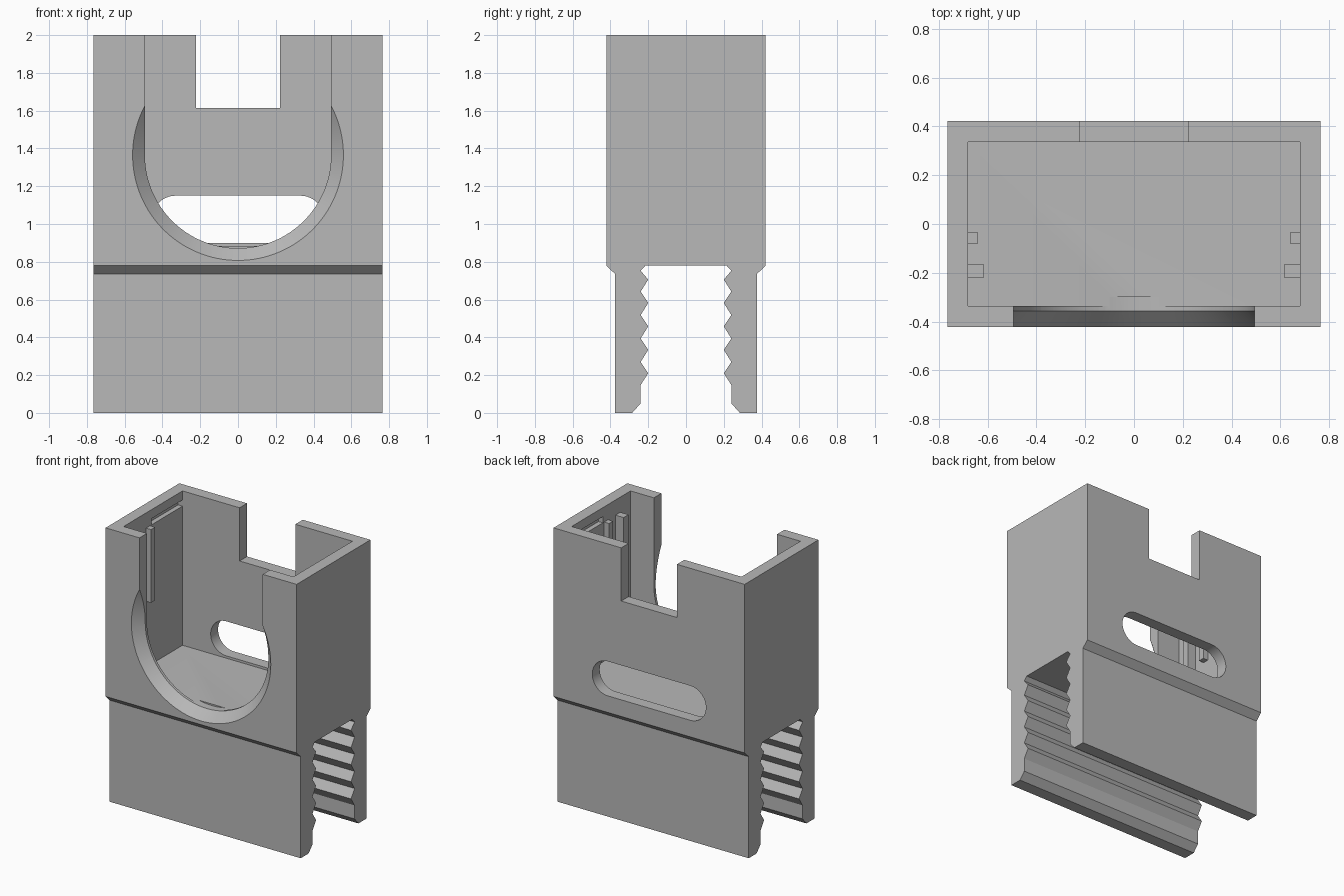
import bpy, bmesh
from math import sin, cos, pi, radians
from mathutils import Matrix, Vector

if "Cube" in bpy.data.objects:
    bpy.data.objects.remove(bpy.data.objects["Cube"], do_unlink=True)

grey = bpy.data.materials.new("plain grey")
grey.use_nodes = True
GREY = (0.48, 0.48, 0.48, 1)
grey.diffuse_color = GREY
grey.node_tree.nodes["Principled BSDF"].inputs["Base Color"].default_value = GREY

# Main dimensions
HALF_X, HALF_Y, TOP, BASE = 0.765, 0.422, 2.0, 0.78
CAV_X, CAV_Y, FLOOR = 0.68, 0.337, 0.883
LEG_Y, RING_Z, RING_R = 0.375, 1.365, 0.493


def finish(name, bm):
    bmesh.ops.recalc_face_normals(bm, faces=bm.faces)
    mesh = bpy.data.meshes.new(name)
    bm.to_mesh(mesh)
    bm.free()
    mesh.materials.append(grey)
    ob = bpy.data.objects.new(name, mesh)
    bpy.context.collection.objects.link(ob)
    return ob


def prism(name, points, axis, start, end):
    """Extrude an outline (y,z for axis x; x,z for axis y) from start to end."""
    bm = bmesh.new()
    place = (lambda p: (start, p[0], p[1])) if axis == "x" else (lambda p: (p[0], start, p[1]))
    face = bm.faces.new([bm.verts.new(place(p)) for p in points])
    out = bmesh.ops.extrude_face_region(bm, geom=[face])
    step = Vector((end - start, 0, 0)) if axis == "x" else Vector((0, end - start, 0))
    bmesh.ops.translate(bm, verts=[v for v in out["geom"] if isinstance(v, bmesh.types.BMVert)], vec=step)
    return finish(name, bm)


def box(name, x0, x1, y0, y1, z0, z1):
    return prism(name, [(x0, z0), (x1, z0), (x1, z1), (x0, z1)], "y", y0, y1)


def arc(cx, cz, r, a0, a1, n):
    angles = [radians(a0 + (a1 - a0) * i / n) for i in range(n + 1)]
    return [(cx + r * cos(a), cz + r * sin(a)) for a in angles]


# Side outline: housing above, two legs with gripping teeth below
half = [(HALF_Y, TOP), (HALF_Y, BASE), (LEG_Y, 0.735), (LEG_Y, 0),
        (0.285, 0), (0.24, 0.05), (0.24, 0.148)]
for i in range(5):
    peak = 0.21 + 0.124 * i
    half += [(0.2, peak), (0.24, peak + 0.06)]
half[-1] = (0.24, 0.752)
half.append((0.215, BASE))
outline = half + [(-y, z) for y, z in reversed(half)]
body = prism("clamp_housing", outline, "x", -HALF_X, HALF_X)

# Openings
cutters = [
    box("cavity_cutter", -CAV_X, CAV_X, -CAV_Y, CAV_Y, FLOOR, TOP + 0.1),
    box("back_notch_cutter", -0.223, 0.223, 0.25, 0.6, 1.615, TOP + 0.2),
    prism("back_slot_cutter", arc(0.33, 1.025, 0.125, -90, 90, 24)
          + arc(-0.33, 1.025, 0.125, 90, 270, 24), "y", 0.25, 0.6),
    prism("front_opening_cutter", arc(0, RING_Z, RING_R, 180, 360, 64)
          + [(RING_R, TOP + 0.3), (-RING_R, TOP + 0.3)], "y", -0.6, -0.3),
]

# Conical bevel around the front opening
bm = bmesh.new()
y0, y1 = -HALF_Y - 0.02, -HALF_Y + 0.085
bmesh.ops.create_cone(bm, cap_ends=True, segments=128, radius1=RING_R + 0.085,
                      radius2=RING_R - 0.02, depth=y1 - y0,
                      matrix=Matrix.Translation((0, (y0 + y1) / 2, RING_Z))
                      @ Matrix.Rotation(-pi / 2, 4, "X"))
cutters.append(finish("bevel_cutter", bm))

# Snap grooves high on the inner side walls
for s in (-1, 1):
    xs = sorted((s * (CAV_X - 0.05), s * (CAV_X + 0.035)))
    cutters.append(box("groove_cutter", *xs, -0.02, CAV_Y - 0.001, 1.89, 1.935))

for cutter in cutters:
    cutter.hide_render = True
    mod = body.modifiers.new(cutter.name, "BOOLEAN")
    mod.operation, mod.solver, mod.object = "DIFFERENCE", "EXACT", cutter

# Bake the cuts, then drop the cutters
bpy.context.view_layer.update()
depsgraph = bpy.context.evaluated_depsgraph_get()
baked = bpy.data.meshes.new_from_object(body.evaluated_get(depsgraph))
body.modifiers.clear()
body.data = baked
baked.materials.clear()
baked.materials.append(grey)
for cutter in cutters:
    bpy.data.objects.remove(cutter, do_unlink=True)

bpy.ops.object.select_all(action="DESELECT")
body.select_set(True)
bpy.context.view_layer.objects.active = body
bpy.ops.object.shade_smooth_by_angle(angle=radians(25))

# Guide ribs on the inner side walls
for s, side in ((1, "left"), (-1, "right")):
    for kind, depth, ya, yb, za in (("small", 0.04, -0.08, -0.035, 1.36),
                                    ("large", 0.065, -0.22, -0.165, FLOOR)):
        xs = sorted((s * (CAV_X - depth), s * (CAV_X + 0.01)))
        box(f"{side}_{kind}_rib", *xs, ya, yb, za - (0.01 if za == FLOOR else 0), 1.89)
